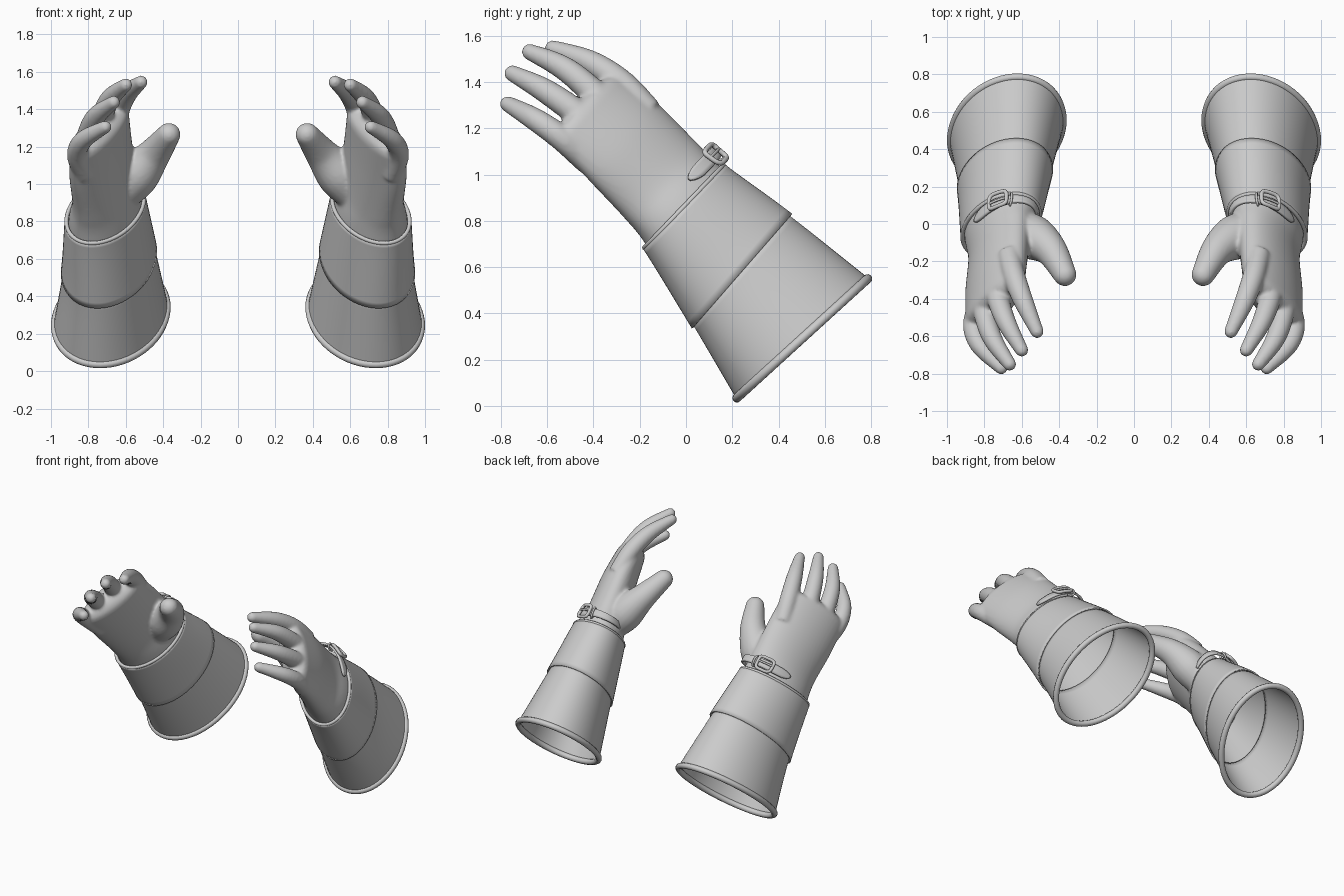
import bpy, bmesh
from math import sin, cos, pi, radians, sqrt
from mathutils import Vector

if "Cube" in bpy.data.objects:
    bpy.data.objects.remove(bpy.data.objects["Cube"])

# Cross-sections, cuff opening to knuckles:
# lower edge (y, z), upper edge (y, z), x range, skew in degrees
RINGS = [
    (0.22, 0.035, 0.785, 0.55, 0.38, 0.98, 11),
    (0.035, 0.35, 0.445, 0.82, 0.45, 0.93, 14),
    (-0.17, 0.685, 0.16, 1.03, 0.51, 0.91, 20),
    (-0.27, 0.81, 0.05, 1.14, 0.54, 0.89, 28),
    (-0.42, 0.97, -0.12, 1.31, 0.565, 0.905, 36),
    (-0.56, 1.125, -0.27, 1.43, 0.58, 0.905, 44),
]


def spline(rows, s):
    """Catmull-Rom through rows of numbers at position s."""
    n = len(rows) - 1
    i = min(max(int(s), 0), n - 1)
    f = s - i
    a, b, c, d = (rows[min(max(k, 0), n)] for k in (i - 1, i, i + 1, i + 2))
    return [0.5 * (2 * q + (r - p) * f + (2 * p - 5 * q + 4 * r - w) * f * f
                   + (3 * q - p - 3 * r + w) * f ** 3) for p, q, r, w in zip(a, b, c, d)]


def surf(s, t, off=0.0, scale=1.0):
    """Point on the sleeve surface at station s and angle t."""
    ly, lz, uy, uz, x0, x1, skew = spline(RINGS, s)
    half = Vector((0, uy - ly, uz - lz)) / 2
    mid = Vector(((x0 + x1) / 2, (ly + uy) / 2, (lz + uz) / 2))
    hx, hu = (x1 - x0) / 2 * scale + off, half.length * scale + off
    return mid + Vector((hx * cos(t), 0, 0)) + half.normalized() * hu * sin(t - radians(skew))


def ring(s, off=0.0, scale=1.0, n=64):
    return [surf(s, 2 * pi * i / n, off, scale) for i in range(n)]


def loft(bm, loops, closed=True, caps=False):
    vs = [[bm.verts.new(p) for p in lp] for lp in loops]
    n = len(vs[0])
    for a, b in zip(vs, vs[1:]):
        for i in range(n if closed else n - 1):
            j = (i + 1) % n
            bm.faces.new((a[i], a[j], b[j], b[i]))
    if caps:
        bm.faces.new(vs[0][::-1])
        bm.faces.new(vs[-1])


def tube(bm, path, n=20):
    """Round-ended tapering tube through (x, y, z, radius) points."""
    m = 20
    pts = [spline(path, (len(path) - 1) * k / m) for k in range(m + 1)]
    cen, rad = [Vector(p[:3]) for p in pts], [p[3] for p in pts]
    d = (cen[-1] - cen[-2]).normalized()
    end, r = cen[-1], rad[-1]
    for q in (0.3, 0.55, 0.75, 0.9, 0.98):
        cen.append(end + d * r * q)
        rad.append(r * sqrt(1 - q * q))
    loops = []
    for k, c in enumerate(cen):
        d = (cen[min(k + 1, len(cen) - 1)] - cen[max(k - 1, 0)]).normalized()
        e = d.cross(Vector((1, 0.3, 0.2))).normalized()
        g = d.cross(e)
        loops.append([c + (e * cos(2 * pi * i / n) + g * sin(2 * pi * i / n)) * rad[k] for i in range(n)])
    loft(bm, loops, caps=True)


def make(name, bm, thick=0.0):
    bmesh.ops.recalc_face_normals(bm, faces=bm.faces)
    me = bpy.data.meshes.new(name)
    bm.to_mesh(me)
    bm.free()
    ob = bpy.data.objects.new(name, me)
    bpy.context.collection.objects.link(ob)
    bpy.ops.object.select_all(action='DESELECT')
    ob.select_set(True)
    bpy.context.view_layer.objects.active = ob
    bpy.ops.object.shade_smooth_by_angle(angle=radians(50))
    if thick:
        m = ob.modifiers.new("thickness", 'SOLIDIFY')
        m.thickness, m.offset = thick, 0
    return ob


def mirror(ob):
    m = ob.modifiers.new("pair", 'MIRROR')
    m.use_axis[0] = True
    return ob


def cord(name, pts, r, cyclic=True):
    """Rounded cord along a list of points."""
    cu = bpy.data.curves.new(name, 'CURVE')
    cu.dimensions, cu.bevel_depth, cu.bevel_resolution = '3D', r, 3
    cu.use_fill_caps = True
    sp = cu.splines.new('POLY')
    sp.points.add(len(pts) - 1)
    for p, c in zip(sp.points, pts):
        p.co = (*c, 1)
    sp.use_cyclic_u, sp.use_smooth = cyclic, True
    ob = bpy.data.objects.new(name, cu)
    bpy.context.collection.objects.link(ob)
    bpy.ops.object.select_all(action='DESELECT')
    ob.select_set(True)
    bpy.context.view_layer.objects.active = ob
    bpy.ops.object.convert(target='MESH')
    return mirror(bpy.context.object)


# Flared cuff in two overlapping panels, with bound edges
bm = bmesh.new()
loft(bm, [ring(1.04 * k / 10) for k in range(11)])
mirror(make("lower_cuff", bm, 0.008))
bm = bmesh.new()
loft(bm, [ring(0.99 + 1.03 * k / 12, 0.012) for k in range(13)])
mirror(make("upper_cuff", bm, 0.01))
cord("cuff_edge_binding", ring(0), 0.02)
cord("wrist_edge_binding", ring(2.02, 0.008), 0.011)

# Hand: palm, four fingers and thumb fused into one smooth skin
bm = bmesh.new()
body = [ring(1.7 + 3.3 * k / 24, -0.004) for k in range(25)]
fwd = Vector((0, -0.66, 0.75))
for q in (0.4, 0.7, 0.9):
    body.append([p + fwd * 0.07 * q for p in ring(5, -0.004, sqrt(1 - q * q))])
loft(bm, body, caps=True)
FINGERS = [
    [(0.67, -0.16, 1.27, 0.06), (0.64, -0.28, 1.395, 0.06), (0.59, -0.415, 1.485, 0.053), (0.518, -0.575, 1.545, 0.036)],
    [(0.74, -0.26, 1.20, 0.06), (0.735, -0.37, 1.325, 0.06), (0.685, -0.52, 1.455, 0.053), (0.60, -0.675, 1.53, 0.036)],
    [(0.79, -0.33, 1.12, 0.06), (0.805, -0.44, 1.24, 0.06), (0.76, -0.605, 1.36, 0.053), (0.665, -0.75, 1.437, 0.036)],
    [(0.82, -0.42, 1.05, 0.055), (0.86, -0.535, 1.155, 0.055), (0.825, -0.65, 1.237, 0.05), (0.71, -0.77, 1.305, 0.035)],
    [(0.63, -0.03, 0.94, 0.10), (0.54, -0.07, 1.05, 0.12), (0.445, -0.14, 1.165, 0.088), (0.37, -0.27, 1.265, 0.063)],
]
for f in FINGERS:
    tube(bm, f)
hand = make("hand", bm)
rm = hand.modifiers.new("fuse", 'REMESH')
rm.mode, rm.voxel_size, rm.use_smooth_shade = 'VOXEL', 0.01, True
sm = hand.modifiers.new("soften", 'SMOOTH')
sm.factor, sm.iterations = 0.5, 8
for m in ("fuse", "soften"):
    bpy.ops.object.modifier_apply(modifier=m)

# Open the hand at the wrist so the glove is hollow
bm = bmesh.new()
bm.from_mesh(hand.data)
top, bot = surf(1.95, radians(110)), surf(1.95, radians(290))
nrm = Vector((0, top.y - bot.y, top.z - bot.z)).cross(Vector((1, 0, 0))).normalized()
if nrm.dot(fwd) > 0:
    nrm = -nrm
bmesh.ops.bisect_plane(bm, geom=bm.verts[:] + bm.edges[:] + bm.faces[:],
                       plane_co=(top + bot) / 2, plane_no=nrm, clear_outer=True)
bm.to_mesh(hand.data)
bm.free()
mirror(hand)

# Wrist strap with rounded tail
S = 2.38
bm = bmesh.new()
loops = []
for k in range(41):
    t = radians(172 - 126 * k / 40)
    q = max(0, (k - 34) / 6)
    w = (0.13 + 0.09 * min(1, k / 30)) * sqrt(max(0.04, 1 - q * q))
    lift = 0.012 + 0.022 * sin(pi * k / 40)
    loops.append([surf(S + w * j / 2, t, lift) for j in range(-2, 3)])
loft(bm, loops, closed=False)
mirror(make("wrist_strap", bm, 0.014))

# Buckle frame, pin and keeper loop
frame = []
for k in range(32):
    a = 2 * pi * k / 32
    ca, sa = cos(a), sin(a)
    g = (abs(ca) ** 5 + abs(sa) ** 5) ** -0.2
    frame.append(surf(S + 0.31 * g * ca, radians(86 + 11 * g * sa), 0.056))
cord("buckle_frame", frame, 0.011)
cord("buckle_pin", [surf(S, radians(a), 0.06) for a in (97, 91, 85, 79, 75)], 0.007, False)
cord("strap_keeper", [surf(S + 0.27 * cos(2 * pi * k / 24), radians(104), 0.032 + 0.02 * sin(2 * pi * k / 24))
                      for k in range(24)], 0.007)

# Seam around the base of the thumb
a, b = Vector(FINGERS[4][1][:3]), Vector(FINGERS[4][2][:3])
